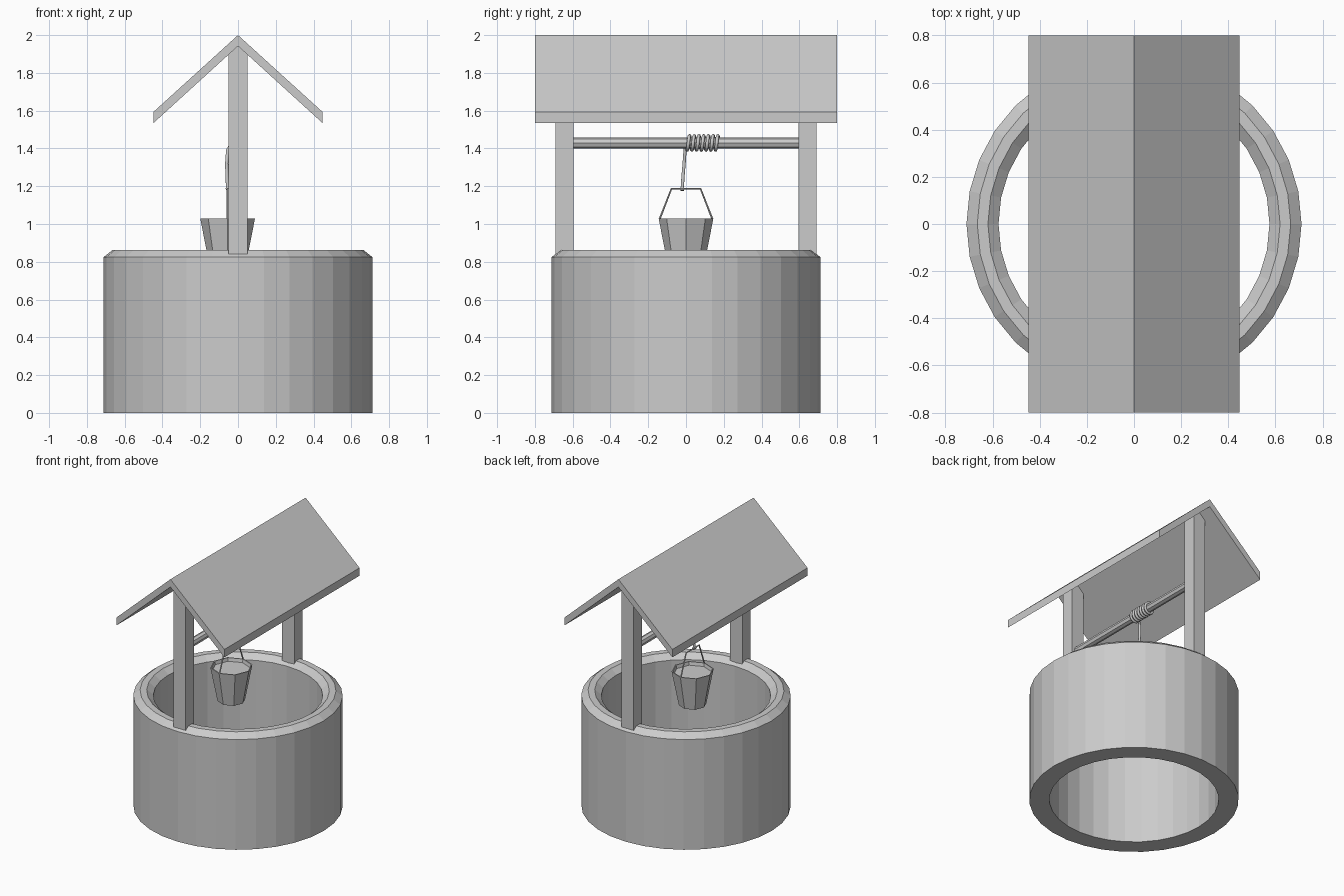
import bpy, bmesh
from math import sin, cos, pi

cube = bpy.data.objects.get("Cube")
if cube:
    bpy.data.objects.remove(cube, do_unlink=True)

grey = bpy.data.materials.new("plain grey")
grey.use_nodes = True
COLOUR = (0.6, 0.6, 0.6, 1)
grey.diffuse_color = COLOUR
grey.node_tree.nodes["Principled BSDF"].inputs["Base Color"].default_value = COLOUR


def finish(name, bm):
    bmesh.ops.recalc_face_normals(bm, faces=bm.faces)
    mesh = bpy.data.meshes.new(name)
    bm.to_mesh(mesh)
    bm.free()
    mesh.materials.append(grey)
    obj = bpy.data.objects.new(name, mesh)
    bpy.context.collection.objects.link(obj)
    return obj


def lathe(name, profile, sides, centre=(0, 0), closed=False):
    """Turn a (radius, z) profile about a vertical axis."""
    bm = bmesh.new()
    rings = [[bm.verts.new((centre[0] + r * cos(2 * pi * i / sides),
                            centre[1] + r * sin(2 * pi * i / sides), z))
              for i in range(sides)] for r, z in profile]
    pairs = list(zip(rings, rings[1:]))
    if closed:
        pairs.append((rings[-1], rings[0]))
    for a, b in pairs:
        for i in range(sides):
            j = (i + 1) % sides
            bm.faces.new((a[i], a[j], b[j], b[i]))
    if not closed:
        bm.faces.new(rings[0])
        bm.faces.new(rings[-1])
    return finish(name, bm)


def extrude_y(name, outline, y0, y1):
    """Extrude an (x, z) outline along y."""
    bm = bmesh.new()
    face = bm.faces.new([bm.verts.new((x, y0, z)) for x, z in outline])
    new = bmesh.ops.extrude_face_region(bm, geom=[face])["geom"]
    moved = [v for v in new if isinstance(v, bmesh.types.BMVert)]
    bmesh.ops.translate(bm, verts=moved, vec=(0, y1 - y0, 0))
    return finish(name, bm)


def tube(name, points, radius, smooth=False):
    """Sweep a round section along a path."""
    curve = bpy.data.curves.new(name, "CURVE")
    curve.dimensions = "3D"
    curve.bevel_depth = radius
    curve.bevel_resolution = 2
    curve.use_fill_caps = True
    spline = curve.splines.new("POLY")
    spline.points.add(len(points) - 1)
    for p, co in zip(spline.points, points):
        p.co = (*co, 1)
        p.radius = 1
    spline.use_smooth = smooth
    curve.materials.append(grey)
    obj = bpy.data.objects.new(name, curve)
    bpy.context.collection.objects.link(obj)
    return obj


# Stone wall: hollow ring, open below, chamfered rim
lathe("well_wall", [(0.575, 0), (0.711, 0), (0.711, 0.825), (0.665, 0.862),
                    (0.62, 0.862), (0.575, 0.825)], 32, closed=True)

# Gabled roof
extrude_y("roof", [(0, 2), (0.447, 1.594), (0.447, 1.535), (0, 1.942),
                   (-0.447, 1.535), (-0.447, 1.594)], -0.8, 0.8)

# Posts, peaked to meet the roof
for side, label in ((-1, "front"), (1, "back")):
    extrude_y(label + "_post", [(-0.05, 0.84), (0.05, 0.84), (0.05, 1.9),
                                (0, 1.945), (-0.05, 1.9)], side * 0.595, side * 0.692)

# Windlass bar with coiled rope
BAR_Z = 1.429
tube("windlass_bar", [(0, -0.6, BAR_Z), (0, 0.6, BAR_Z)], 0.029)

TURNS, STEPS = 7, 16
coil = []
for i in range(TURNS * STEPS + 1):
    a = 2 * pi * i / STEPS
    coil.append((-0.038 * cos(a), 0.175 - 0.175 * i / (TURNS * STEPS), BAR_Z + 0.038 * sin(a)))
hanging = [(-0.055, -0.005, 1.39), (-0.06, -0.01, 1.32), (-0.058, -0.016, 1.25),
           (-0.055, -0.02, 1.185)]
tube("rope", coil + hanging, 0.009, True)

# Bucket: tapered eight-sided pail, filled just below the rim
BX = -0.055
lathe("bucket", [(0.095, 0.775), (0.145, 1.03), (0.137, 1.03), (0.132, 1.005)], 8, (BX, 0))

# Wire handle and the knot that holds it
tube("bucket_handle", [(BX, -0.14, 1.025), (BX, -0.077, 1.187), (BX, 0.077, 1.187),
                       (BX, 0.14, 1.025)], 0.005)
tube("rope_knot", [(BX, -0.03, 1.187), (BX, -0.01, 1.187)], 0.011)
